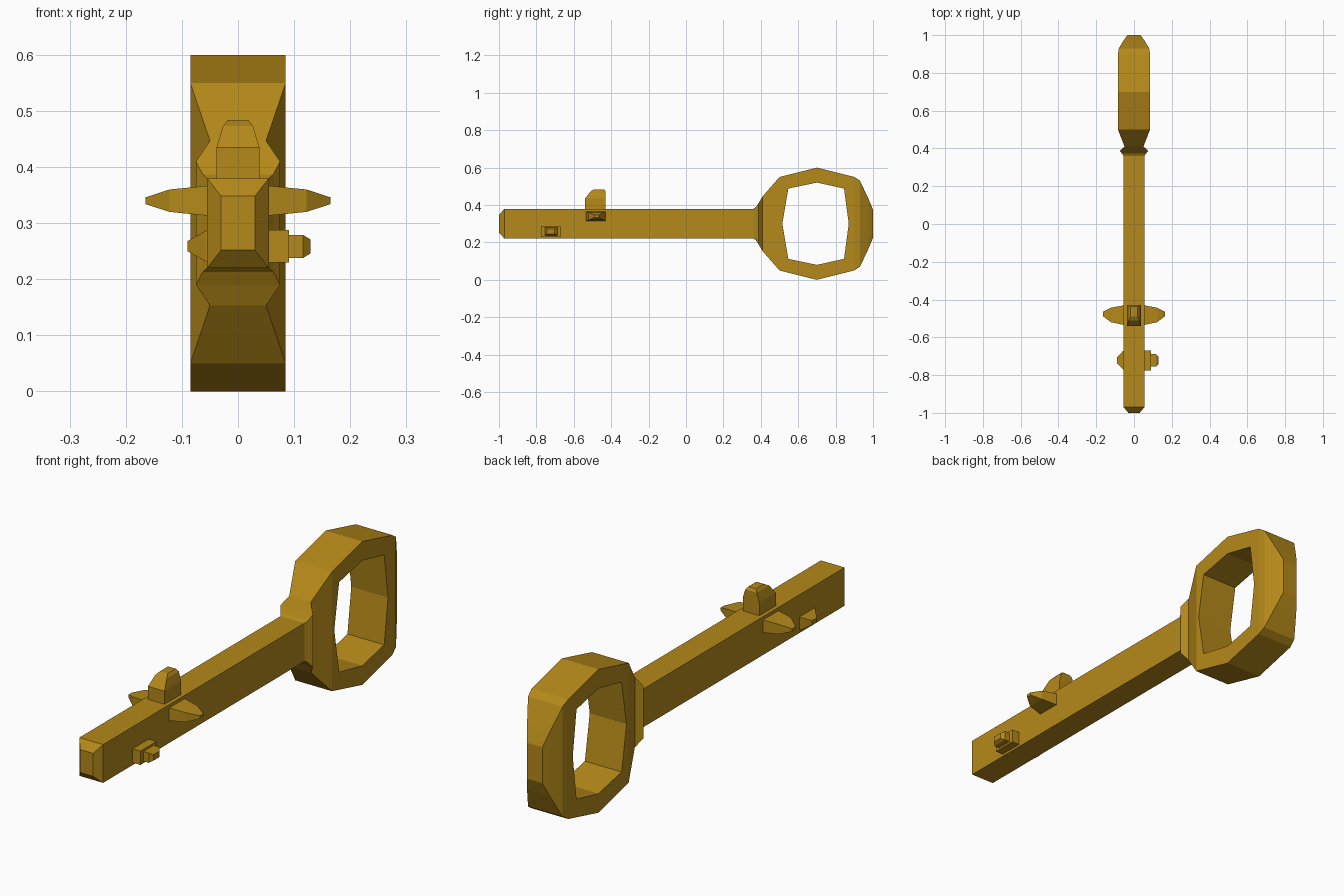
import bpy, bmesh

if "Cube" in bpy.data.objects:
    bpy.data.objects.remove(bpy.data.objects["Cube"])

gold = bpy.data.materials.new("gold")
gold.diffuse_color = (0.46, 0.25, 0.01, 1)
gold.use_nodes = True
gold.node_tree.nodes["Principled BSDF"].inputs["Base Color"].default_value = gold.diffuse_color


def finish(name, bm):
    bmesh.ops.recalc_face_normals(bm, faces=bm.faces)
    me = bpy.data.meshes.new(name)
    bm.to_mesh(me)
    bm.free()
    me.materials.append(gold)
    ob = bpy.data.objects.new(name, me)
    bpy.context.collection.objects.link(ob)
    return ob


def loft(name, axis, sections):
    """Rectangles (t, u0, u1, v0, v1) skinned along an axis."""
    bm = bmesh.new()
    rings = []
    for t, u0, u1, v0, v1 in sections:
        ring = []
        for u, v in ((u0, v0), (u1, v0), (u1, v1), (u0, v1)):
            co = [u, v]
            co.insert(axis, t)
            ring.append(bm.verts.new(co))
        rings.append(ring)
    for a, b in zip(rings, rings[1:]):
        for i in range(4):
            j = (i + 1) % 4
            bm.faces.new((a[i], a[j], b[j], b[i]))
    bm.faces.new(rings[0])
    bm.faces.new(rings[-1])
    return finish(name, bm)


# Shaft, collar and bow as one skin: y, half width, half height
body = [(-1.0, .03, .048), (-.97, .055, .08), (.36, .055, .08),
        (.372, .063, .087), (.388, .075, .11), (.41, .05, .147),
        (.5, .085, .25), (.7, .085, .3), (.9, .085, .25),
        (.93, .08, .23), (.975, .053, .135), (1.0, .035, .075)]
key = loft("key_body", 1, [(y, -w, w, .3 - h, .3 + h) for y, w, h in body])

# Eight-sided hole through the bow
hole = [(.515, 0), (.547, .188), (.7, .22), (.845, .188),
        (.87, 0), (.845, -.188), (.7, -.22), (.547, -.188)]
bm = bmesh.new()
face = bm.faces.new([bm.verts.new((-.2, y, .3 + z)) for y, z in hole])
ext = bmesh.ops.extrude_face_region(bm, geom=[face])
bmesh.ops.translate(bm, vec=(.4, 0, 0),
                    verts=[v for v in ext["geom"] if isinstance(v, bmesh.types.BMVert)])
cutter = finish("bow_hole_cutter", bm)
cutter.hide_render = True
mod = key.modifiers.new("hole", 'BOOLEAN')
mod.operation, mod.object, mod.solver = 'DIFFERENCE', cutter, 'EXACT'
bpy.context.view_layer.objects.active = key
bpy.ops.object.modifier_apply(modifier=mod.name)
bpy.data.objects.remove(cutter)

# Top tooth
loft("top_tooth", 2, [(.37, -.038, .038, -.54, -.43), (.435, -.038, .038, -.54, -.43),
                      (.473, -.027, .027, -.51, -.43), (.484, -.018, .018, -.49, -.437)])

# Pointed side teeth, mirrored
for side, s in (("right", 1), ("left", -1)):
    loft(side + "_tooth", 0, [(s * .05, -.535, -.43, .313, .367),
                              (s * .122, -.52, -.443, .32, .36),
                              (s * .165, -.488, -.465, .334, .346)])

# Stepped tooth on the right, low pyramid on the left
loft("stepped_tooth", 0, [(.05, -.775, -.67, .23, .288), (.091, -.775, -.67, .23, .288),
                          (.091, -.755, -.688, .238, .279), (.116, -.755, -.688, .238, .279),
                          (.129, -.742, -.702, .246, .271)])
loft("pyramid_tooth", 0, [(-.05, -.775, -.67, .23, .288), (-.058, -.77, -.672, .232, .286),
                          (-.09, -.737, -.706, .25, .268)])
